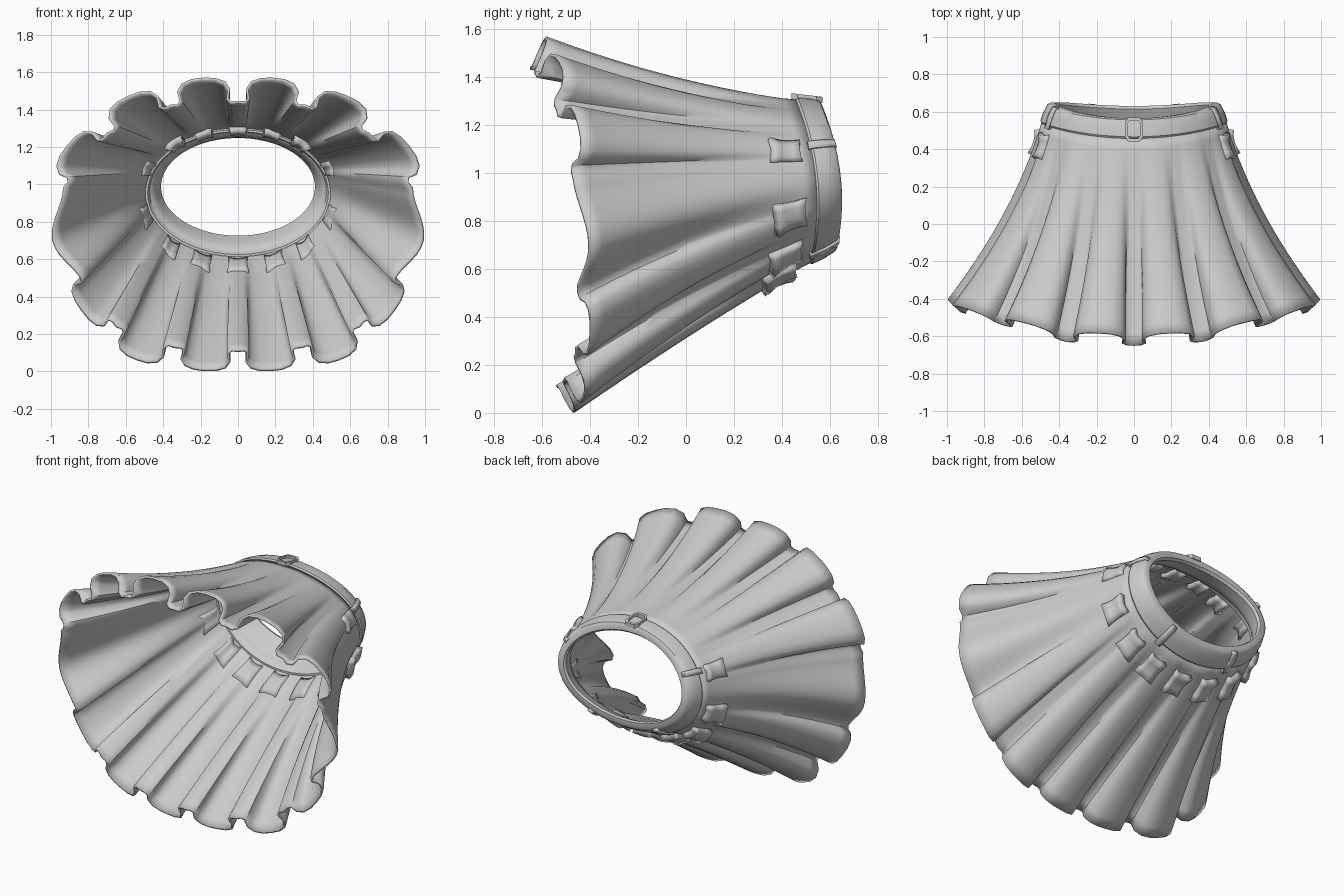
import bpy, bmesh, math
from mathutils import Vector

if "Cube" in bpy.data.objects:
    bpy.data.objects.remove(bpy.data.objects["Cube"])

PLEATS = 14
grey = bpy.data.materials.new("light grey cloth")
grey.diffuse_color = (0.6, 0.6, 0.6, 1)
grey.use_nodes = True
grey.node_tree.nodes["Principled BSDF"].inputs["Base Color"].default_value = grey.diffuse_color

# Hem valleys from top to bottom of one half: x, y, z
half = [(0, -.65, 1.44), (.36, -.63, 1.42), (.70, -.54, 1.27), (.93, -.47, .98),
        (.86, -.45, .53), (.65, -.46, .24), (.34, -.51, .13), (0, -.54, .11)]
valleys = [Vector(v) for v in half] + [Vector((-x, y, z)) for x, y, z in half[-2:0:-1]]
heights = [.13, .13, .12, .10, .095, .125, .11]
heights += heights[::-1]
# Cross-section of one box pleat: position along, outward height
left = [(0, 0), (.10, 0), (.155, .15), (.125, .55), (.19, .85), (.33, 1)]
box = left + [(.5, 1.03)] + [(1 - u, h) for u, h in left[::-1]]
N = len(box) - 1


def ring(a, v, off=0.0):
    """Waistband surface: angle from the top, v from lower edge to upper edge."""
    c, s = math.cos(a), math.sin(a)
    low = Vector(((.487 + off) * s, .545 - .03 * c - .055 * c * c, .967 + (.334 + off) * c))
    top = Vector(((.45 + off) * s, .645 - .033 * c - .047 * c * c, .99 + (.30 + off) * c))
    return low.lerp(top, v)


def hem(k, f):
    """Hem outline point in pleat k, at fraction f across it."""
    a, b = valleys[k], valleys[(k + 1) % PLEATS]
    i = min(int(f * N), N - 1)
    g = f * N - i
    u = box[i][0] * (1 - g) + box[i + 1][0] * g
    h = box[i][1] * (1 - g) + box[i + 1][1] * g
    if k in (3, 10):                       # side pleats are soft waves
        w = f if k == 3 else 1 - f
        u, h = f, math.sin(math.pi * w ** 1.25) ** 1.2 if 0 < w < 1 else 0
    d = b - a
    out = Vector((-d.z, 0, d.x)).normalized()
    return a.lerp(b, u) + out * (h * heights[k]) + Vector((0, .055 * h, 0))


def skirt(p, t):
    """Skirt surface: p counts pleats round the waist, t runs waist to hem."""
    p %= PLEATS
    k = int(p)
    a = p * 2 * math.pi / PLEATS
    w, e = ring(a, 0), hem(k, p - k)
    bend = .45 * min(1, max(0, 1.15 + math.cos(a)))
    s = t - bend * t * (1 - t)
    q = w.lerp(e, s)
    q.y = w.y + (e.y - w.y) * t
    return q


def grid(name, rows, wrap=False, thick=0.0, offset=0, angle=40):
    """Mesh from rows of points, optionally closed round and thickened."""
    bm = bmesh.new()
    vs = [[bm.verts.new(p) for p in r] for r in rows]
    n = len(rows[0])
    for r, q in zip(vs, vs[1:]):
        for j in range(n if wrap else n - 1):
            bm.faces.new((r[j], r[(j + 1) % n], q[(j + 1) % n], q[j]))
    bmesh.ops.remove_doubles(bm, verts=bm.verts, dist=1e-5)
    bmesh.ops.recalc_face_normals(bm, faces=bm.faces)
    me = bpy.data.meshes.new(name)
    bm.to_mesh(me)
    bm.free()
    me.materials.append(grey)
    ob = bpy.data.objects.new(name, me)
    bpy.context.collection.objects.link(ob)
    if thick:
        m = ob.modifiers.new("thickness", 'SOLIDIFY')
        m.thickness, m.offset = thick, offset
    bpy.ops.object.select_all(action='DESELECT')
    ob.select_set(True)
    bpy.context.view_layer.objects.active = ob
    bpy.ops.object.shade_smooth_by_angle(angle=math.radians(angle))
    return ob


# Pleated skirt
cols = [k + i / N for k in range(PLEATS) for i in range(N)]
grid("pleated_skirt", [[skirt(p, i / 18) for p in cols] for i in range(19)], True, .014, angle=50)

# Waistband with inner lining: closed loop of (height on band, offset)
A = [2 * math.pi * i / 72 for i in range(72)]
section = [(0, -.012), (-.03, .008), (.06, .016), (.5, .018), (.92, .012), (1, 0),
           (1.0, -.03), (.85, -.044), (.3, -.046), (0, -.044), (-.25, -.034),
           (-.3, -.026), (-.6, -.026), (-.6, -.014), (0, -.012)]
grid("waistband", [[ring(a, v, o) for a in A] for v, o in section], True)

# Belt loops
for a in (65, 150, 210, 295):
    rows = []
    for v, o in [(-.1, .0), (-.1, .024), (.5, .027), (.97, .02), (.99, 0)]:
        rows.append([ring(math.radians(a + d), v, o) for d in (-2.6, 0, 2.6)])
    grid("belt_loop", rows, thick=.01)

# Buckle: octagonal frame swept with a small square section
frame = [(-.03, -.065), (.03, -.065), (.048, -.04), (.048, .04),
         (.03, .065), (-.03, .065), (-.048, .04), (-.048, -.04)]
rows = []
for scale, lift in [(1, 0), (1, .026), (.75, .026), (.75, 0), (1, 0)]:
    rows.append([Vector((x * scale, .505 + y * scale, 1.3 - .12 * y * scale + lift))
                 for x, y in frame])
grid("buckle_frame", rows, True, angle=30)

# Curved flaps below the waistband, straddling the cloth:
# position round waist, start, lift, half width, half length, thickness
flaps = [(0, .03, -.03, .22, .06, .03), (.85, .03, -.03, .22, .06, .03),
         (1.65, .06, -.027, .24, .065, .04), (2.7, .05, .0, .25, .07, .045),
         (4.2, .05, .014, .32, .07, .05), (5.3, .06, .012, .25, .068, .055),
         (6.15, .07, .01, .25, .068, .06), (7, .07, .01, .25, .068, .06)]
for p, t0, lift, hw, hl, thick in flaps:
    for sign in ((1,) if p in (0, 7) else (1, -1)):
        rows = []
        for i in range(5):
            row = []
            for j in range(5):
                u, v = j / 2 - 1, i / 2 - 1
                q = sign * (p + u * hw * (.9 + .1 * v * v))
                a = q * 2 * math.pi / PLEATS
                o = lift + .012 * v * v - .008 * u * u
                row.append(skirt(q, t0 + .065 + v * hl * (.88 + .12 * u * u))
                           + Vector((math.sin(a), 0, math.cos(a))) * o)
            rows.append(row)
        grid("waist_flap", rows, thick=thick)
